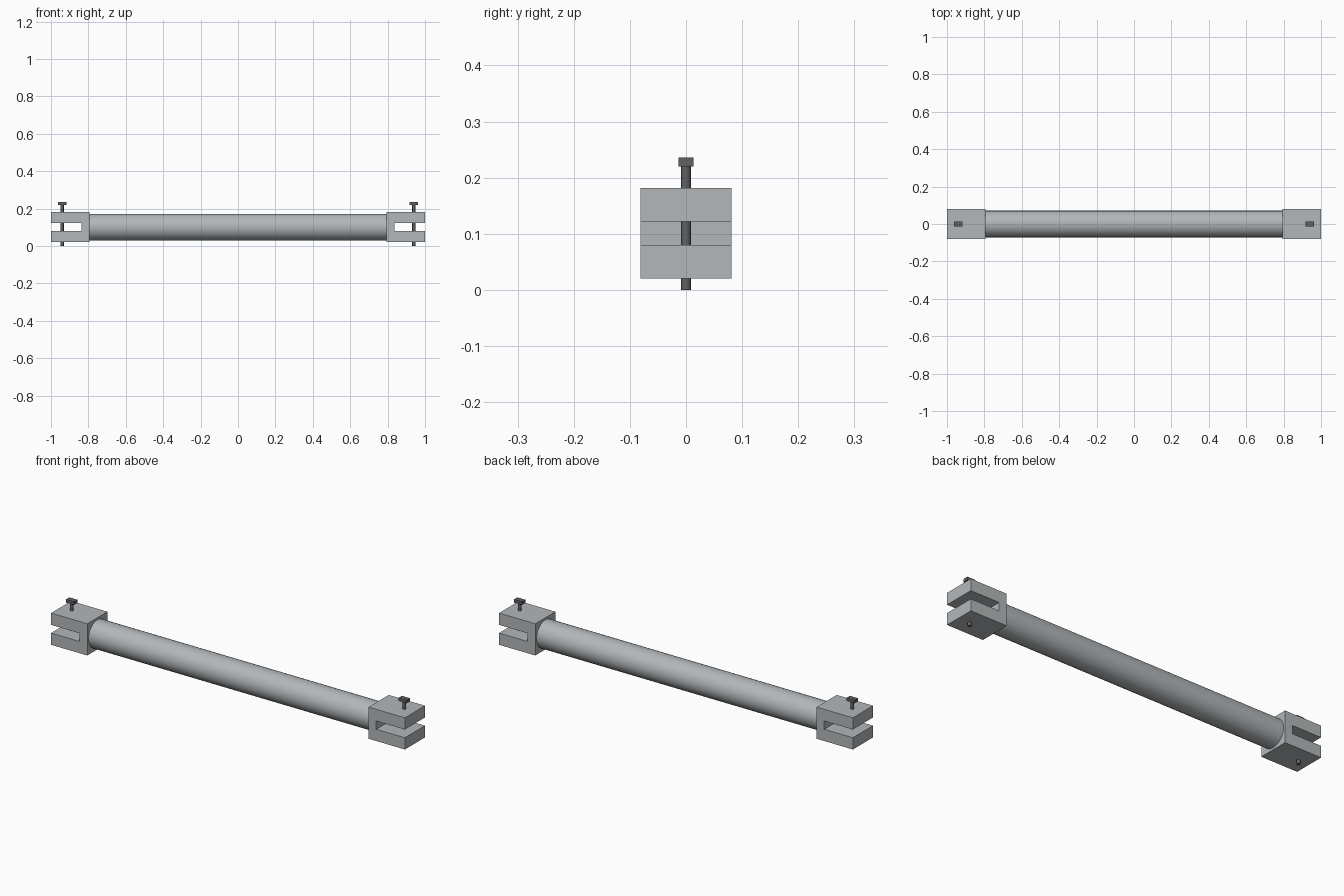
import bpy, bmesh, math
from mathutils import Matrix

cube = bpy.data.objects.get("Cube")
if cube:
    bpy.data.objects.remove(cube, do_unlink=True)


def material(name, color):
    m = bpy.data.materials.new(name)
    m.use_nodes = True
    m.diffuse_color = color
    m.node_tree.nodes["Principled BSDF"].inputs["Base Color"].default_value = color
    return m


steel = material("light steel", (0.45, 0.475, 0.49, 1))
dark = material("dark steel", (0.12, 0.12, 0.13, 1))


def finish(bm, name, mat, smooth=False):
    bmesh.ops.recalc_face_normals(bm, faces=bm.faces)
    mesh = bpy.data.meshes.new(name)
    bm.to_mesh(mesh)
    bm.free()
    mesh.materials.append(mat)
    ob = bpy.data.objects.new(name, mesh)
    bpy.context.collection.objects.link(ob)
    if smooth:
        bpy.ops.object.select_all(action='DESELECT')
        ob.select_set(True)
        bpy.context.view_layer.objects.active = ob
        bpy.ops.object.shade_smooth_by_angle(angle=math.radians(40))


def cylinder(bm, radius, length, center, sides, turn=Matrix()):
    bmesh.ops.create_cone(bm, cap_ends=True, segments=sides, radius1=radius,
                          radius2=radius, depth=length,
                          matrix=Matrix.Translation(center) @ turn)


def box(bm, center, size):
    bmesh.ops.create_cube(bm, size=1, matrix=Matrix.Translation(center)
                          @ Matrix.Diagonal((*size, 1)))


AXIS_Z = 0.101
PIN_X = 0.94

# Long round rod between the two forks
bm = bmesh.new()
cylinder(bm, 0.071, 1.6, (0, 0, AXIS_Z), 48, Matrix.Rotation(math.pi / 2, 4, 'Y'))
finish(bm, "rod", steel, True)

# Slotted end forks with their clevis pins
profile = [(0.795, 0.02), (1, 0.02), (1, 0.08), (0.838, 0.08),
           (0.838, 0.122), (1, 0.122), (1, 0.182), (0.795, 0.182)]
for side, sign in (("left", 1), ("right", -1)):
    bm = bmesh.new()
    face = bm.faces.new([bm.verts.new((sign * x, -0.081, z)) for x, z in profile])
    new = bmesh.ops.extrude_face_region(bm, geom=[face])["geom"]
    bmesh.ops.translate(bm, vec=(0, 0.162, 0),
                        verts=[v for v in new if isinstance(v, bmesh.types.BMVert)])
    finish(bm, side + "_fork", steel)

    bm = bmesh.new()
    cylinder(bm, 0.0085, 0.222, (sign * PIN_X, 0, 0.111), 16)
    finish(bm, side + "_pin", dark, True)

    bm = bmesh.new()
    box(bm, (sign * PIN_X, 0, 0.228), (0.046, 0.027, 0.016))
    finish(bm, side + "_pin_head", dark)
